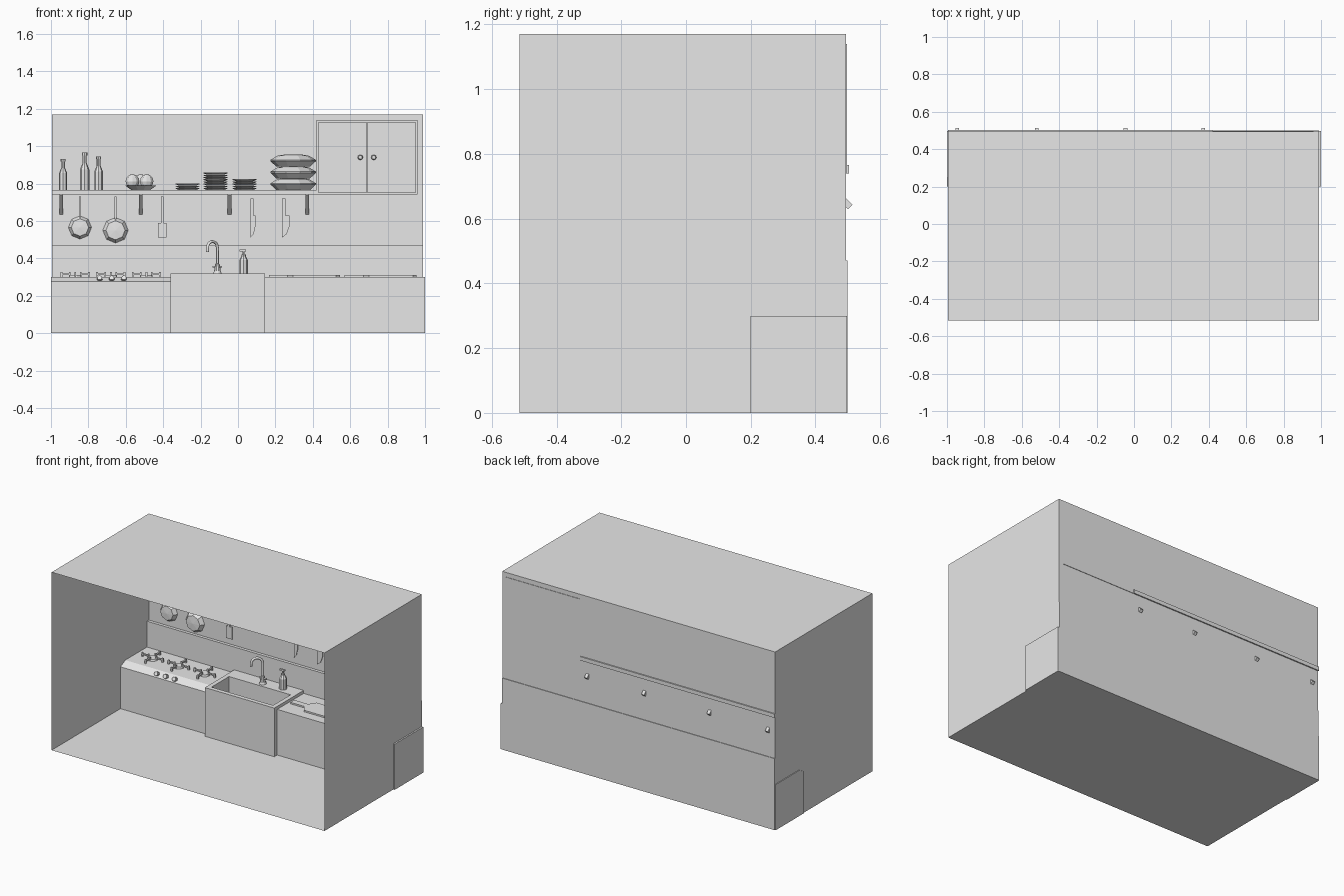
import bpy, bmesh, math
from mathutils import Matrix, Vector

if "Cube" in bpy.data.objects:
    bpy.data.objects.remove(bpy.data.objects["Cube"])

grey = bpy.data.materials.new("plain_grey")
grey.use_nodes = True
grey.diffuse_color = (0.8, 0.8, 0.8, 1)
grey.node_tree.nodes["Principled BSDF"].inputs["Base Color"].default_value = (0.8, 0.8, 0.8, 1)


def finish(bm, name):
    me = bpy.data.meshes.new(name)
    bm.to_mesh(me)
    bm.free()
    me.materials.append(grey)
    ob = bpy.data.objects.new(name, me)
    bpy.context.collection.objects.link(ob)
    return ob


def box_mesh(x, y, z):
    """Box from three (low, high) ranges."""
    bm = bmesh.new()
    bmesh.ops.create_cube(bm, size=1)
    for v in bm.verts:
        v.co = [r[0] if c < 0 else r[1] for c, r in zip(v.co, (x, y, z))]
    return bm


def box(name, x, y, z):
    return finish(box_mesh(x, y, z), name)


def lathe(name, profile, loc, segs=8, tilt=0.0):
    """Turn (radius, height) points round z, then tilt about x."""
    bm = bmesh.new()
    pts = [bm.verts.new((r, 0, h)) for r, h in profile]
    edges = [bm.edges.new(p) for p in zip(pts, pts[1:])]
    bmesh.ops.spin(bm, geom=pts + edges, angle=math.tau, steps=segs,
                   axis=(0, 0, 1), cent=(0, 0, 0))
    bmesh.ops.remove_doubles(bm, verts=bm.verts, dist=0.0004)
    bmesh.ops.recalc_face_normals(bm, faces=bm.faces)
    bm.transform(Matrix.Translation(loc) @ Matrix.Rotation(tilt, 4, 'X'))
    return finish(bm, name)


def prism(name, outline, direction):
    """Extrude a flat outline along a direction."""
    bm = bmesh.new()
    face = bm.faces.new([bm.verts.new(p) for p in outline])
    new = bmesh.ops.extrude_face_region(bm, geom=[face])["geom"]
    bmesh.ops.translate(bm, vec=direction,
                        verts=[g for g in new if isinstance(g, bmesh.types.BMVert)])
    bmesh.ops.recalc_face_normals(bm, faces=bm.faces)
    return finish(bm, name)


def pipe(name, points, radius):
    cu = bpy.data.curves.new(name, 'CURVE')
    cu.dimensions = '3D'
    cu.bevel_depth, cu.bevel_resolution, cu.use_fill_caps = radius, 1, True
    sp = cu.splines.new('POLY')
    sp.points.add(len(points) - 1)
    for p, co in zip(sp.points, points):
        p.co = (*co, 1)
    cu.materials.append(grey)
    ob = bpy.data.objects.new(name, cu)
    bpy.context.collection.objects.link(ob)


# Room shell: thin sheet box with the front left open
WALL = 0.495
room = box_mesh((-0.995, 0.99), (-0.515, WALL), (0, 1.17))
bmesh.ops.delete(room, geom=[f for f in room.faces if f.normal.y < -0.5], context='FACES')
finish(room, "room_shell")
box("splash_panel", (-0.994, 0.989), (0.475, 0.499), (0.0, 0.47))

# Hob unit with a sloping control strip
hob = [(0.2, 0), (0.2, 0.275), (0.25, 0.3), (0.497, 0.3), (0.497, 0)]
prism("hob_unit", [(-1, y, z) for y, z in hob], (0.64, 0, 0))
for x in (-0.74, -0.675, -0.61):
    lathe("hob_knob", [(0, 0), (0.015, 0), (0.013, 0.02), (0, 0.02)],
          (x, 0.222, 0.287), 10, math.radians(62))
for x in (-0.87, -0.68, -0.49):
    lathe("burner", [(0, 0), (0.034, 0), (0.03, 0.012), (0, 0.012)], (x, 0.355, 0.3), 10)
    for i in range(4):
        bm = box_mesh((0.025, 0.078), (-0.005, 0.005), (0.012, 0.02))
        for lo, hi in (((0.068), 0.078), (0.025, 0.033)):
            part = box_mesh((lo, hi), (-0.005, 0.005), (0, 0.026))
            tmp = bpy.data.meshes.new("tmp")
            part.to_mesh(tmp)
            part.free()
            bm.from_mesh(tmp)
            bpy.data.meshes.remove(tmp)
        bm.transform(Matrix.Translation((x, 0.355, 0.3)) @ Matrix.Rotation(i * math.pi / 2, 4, 'Z'))
        finish(bm, "pan_support")

# Sink unit with a basin sunk into its top
sink = box_mesh((-0.36, 0.145), (0.17, 0.475), (0, 0.32))
top = max(sink.faces, key=lambda f: f.calc_center_median().z)
bmesh.ops.inset_region(sink, faces=[top], thickness=0.04)
for v in top.verts:
    v.co.y = min(v.co.y, 0.38)
new = bmesh.ops.extrude_face_region(sink, geom=[top])["geom"]
bmesh.ops.translate(sink, vec=(0, 0, -0.12),
                    verts=[g for g in new if isinstance(g, bmesh.types.BMVert)])
if top.is_valid:
    bmesh.ops.delete(sink, geom=[top], context='FACES_ONLY')
finish(sink, "sink_unit")

# Tap with a gooseneck spout, and a soap pump
aim = Vector((-0.75, -0.65, 0)).normalized()
base = Vector((-0.11, 0.415, 0.32))
neck = [base, base + Vector((0, 0, 0.135))]
for i in range(1, 9):
    a = math.pi * i / 8
    neck.append(base + aim * 0.035 * (1 - math.cos(a)) + Vector((0, 0, 0.135 + 0.035 * math.sin(a))))
neck.append(neck[-1] - Vector((0, 0, 0.02)))
pipe("tap_spout", neck, 0.008)
lathe("tap_base", [(0, 0), (0.022, 0), (0.018, 0.012), (0.012, 0.05), (0, 0.055)], base, 10)
pipe("tap_handle", [base + Vector((-0.025, 0, 0.035)), base + Vector((0.025, 0, 0.035))], 0.006)
lathe("soap_bottle", [(0, 0), (0.023, 0), (0.023, 0.07), (0.012, 0.09), (0.012, 0.1),
                      (0.005, 0.1), (0.005, 0.125), (0, 0.125)], (0.03, 0.425, 0.32))
box("soap_pump", (0.008, 0.042), (0.419, 0.431), (0.437, 0.447))

# Right worktop with two paddle boards
box("worktop_unit", (0.145, 1), (0.2, 0.497), (0, 0.3))
for x0, x1, y in ((0.165, 0.545, 0.33), (0.57, 0.955, 0.34)):
    half = [(x0, 0.02), (x0 + 0.1, 0.02), (x0 + 0.13, 0.065), (x1 - 0.02, 0.065), (x1, 0.045)]
    outline = [(x, y + w, 0.3) for x, w in half] + [(x, y - w, 0.3) for x, w in reversed(half)]
    prism("chopping_board", outline, (0, 0, 0.01))

# Shelf and its diagonal brackets
box("shelf", (-0.995, 0.42), (0.26, 0.503), (0.74, 0.765))
for x in (-0.945, -0.52, -0.045, 0.37):
    bm = box_mesh((-0.01, 0.01), (-0.01, 0.01), (-0.075, 0.075))
    bm.transform(Matrix.Translation((x, 0.454, 0.689)) @ Matrix.Rotation(math.pi / 4, 4, 'X'))
    finish(bm, "shelf_bracket")

# Wall cupboard with two doors
box("cupboard", (0.42, 0.96), (0.26, 0.498), (0.74, 1.14))
for side in (-1, 1):
    xs = sorted((0.69 + side * 0.002, 0.69 + side * 0.26))
    box("cupboard_door", xs, (0.25, 0.262), (0.75, 1.13))
    lathe("door_knob", [(0, 0), (0.008, 0), (0.014, 0.012), (0.01, 0.022), (0, 0.022)],
          (0.69 + side * 0.036, 0.25, 0.94), 10, math.pi / 2)

# Bottles on the shelf
SHELF, MID = 0.765, 0.385
for x, h, r in ((-0.935, 0.165, 0.022), (-0.82, 0.2, 0.025), (-0.745, 0.18, 0.023)):
    lathe("bottle", [(0, 0), (r, 0), (r, h * 0.55), (r * 0.45, h * 0.72), (r * 0.45, h * 0.92),
                     (r * 0.6, h * 0.92), (r * 0.6, h), (0, h)], (x, MID, SHELF))

# Fruit dish
lathe("fruit_dish", [(0, 0), (0.05, 0), (0.085, 0.025), (0.078, 0.025), (0.045, 0.008), (0, 0.008)],
      (-0.52, MID, SHELF), 10)
for x, y in ((-0.565, 0.385), (-0.488, 0.365), (-0.52, 0.43)):
    bm = bmesh.new()
    bmesh.ops.create_uvsphere(bm, u_segments=10, v_segments=6, radius=0.038,
                              matrix=Matrix.Translation((x, y, 0.812)))
    finish(bm, "fruit")

# Plate stacks
for x, count in ((-0.27, 3), (-0.12, 8), (0.035, 5)):
    for i in range(count):
        lathe("plate", [(0, 0), (0.045, 0), (0.065, 0.008), (0.065, 0.011), (0.045, 0.004), (0, 0.004)],
              (x, MID, SHELF + i * 0.0117), 10)

# Stacked lidded dishes
for i in range(3):
    lathe("lidded_dish", [(0, 0), (0.09, 0), (0.122, 0.03), (0.122, 0.036), (0.085, 0.058),
                          (0.04, 0.066), (0, 0.066)], (0.295, 0.37, SHELF + i * 0.0625), 10)

# Hanging pans, spatula and knives
for x, z, r in ((-0.845, 0.565, 0.062), (-0.655, 0.55, 0.068)):
    lathe("pan", [(0, 0.03), (r * 0.75, 0.026), (r, 0), (r * 0.9, 0), (0, 0.02)],
          (x, 0.492, z), 8, math.pi / 2)
    box("pan_handle", (x - 0.006, x + 0.006), (0.478, 0.488), (z + r * 0.9, 0.73))
box("spatula_handle", (-0.411, -0.399), (0.48, 0.49), (0.59, 0.73))
box("spatula_blade", (-0.427, -0.383), (0.483, 0.489), (0.51, 0.59))
for x, w in ((0.075, 0.018), (0.245, 0.03)):
    box("knife_handle", (x - 0.009, x + 0.009), (0.478, 0.492), (0.63, 0.72))
    blade = [(x - 0.009, 0.63), (x - 0.009, 0.51), (x + w * 0.5, 0.53), (x + w, 0.57), (x + w, 0.63)]
    prism("knife_blade", [(a, 0.485, b) for a, b in blade], (0, 0.004, 0))
